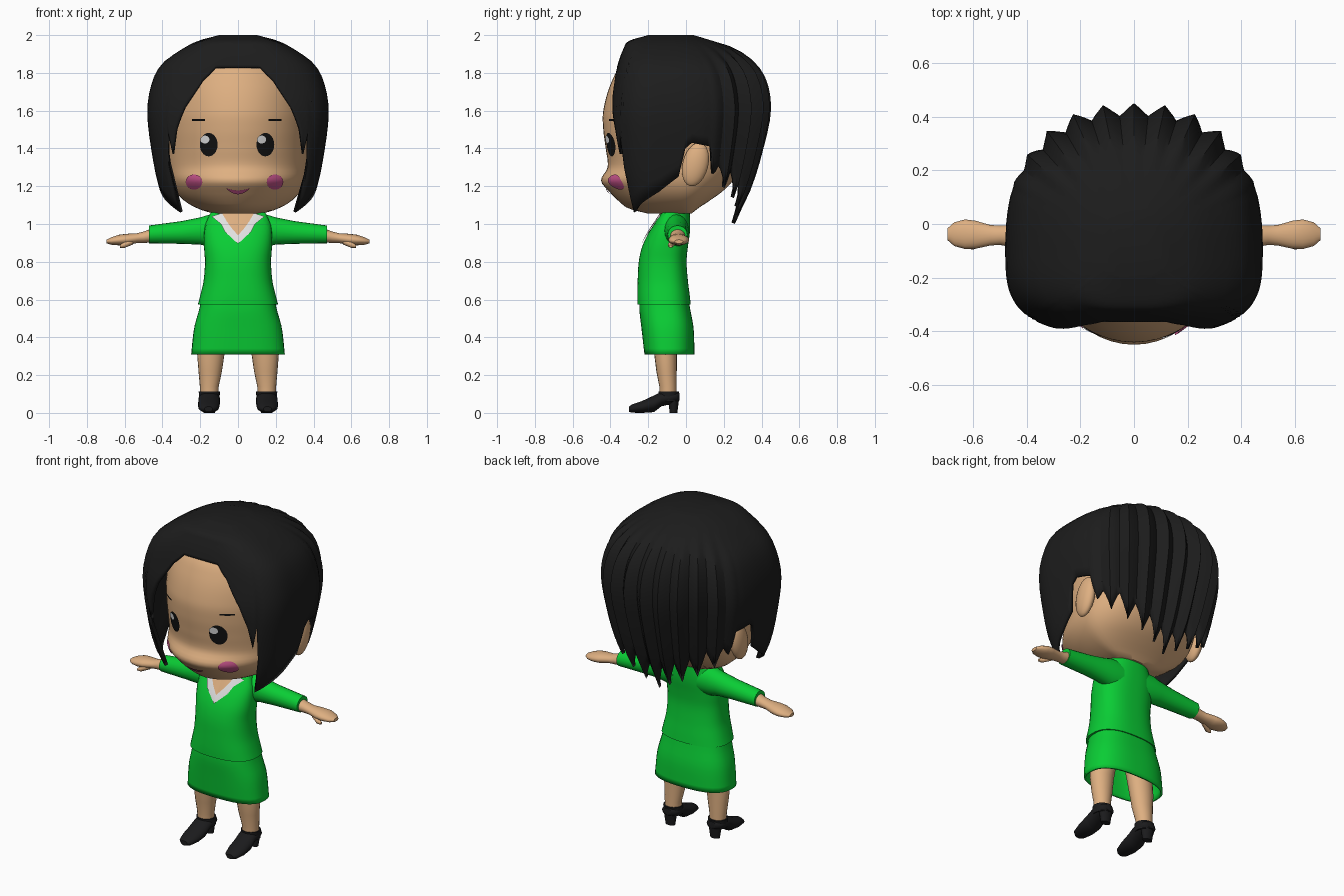
import bpy, bmesh, math

if "Cube" in bpy.data.objects:
    bpy.data.objects.remove(bpy.data.objects["Cube"])


def material(name, rgb):
    m = bpy.data.materials.new(name)
    m.diffuse_color = (*rgb, 1)
    m.use_nodes = True
    m.node_tree.nodes["Principled BSDF"].inputs["Base Color"].default_value = m.diffuse_color
    return m


SKIN = material("skin", (0.73, 0.43, 0.22))
HAIR = material("black hair", (0.012, 0.012, 0.012))
GREEN = material("green cloth", (0.003, 0.61, 0.035))
WHITE = material("white", (0.75, 0.75, 0.75))
PINK = material("pink", (0.55, 0.085, 0.25))
DARK = material("eye black", (0.006, 0.006, 0.006))
SHOE = material("shoe black", (0.011, 0.011, 0.012))


def make(name, verts, faces, mat, thick=0, angle=40, front=False):
    me = bpy.data.meshes.new(name)
    me.from_pydata(verts, [], faces)
    bm = bmesh.new()
    bm.from_mesh(me)
    bmesh.ops.remove_doubles(bm, verts=bm.verts, dist=1e-5)
    bmesh.ops.recalc_face_normals(bm, faces=bm.faces)
    if front and sum(f.normal.y for f in bm.faces) > 0:
        bmesh.ops.reverse_faces(bm, faces=bm.faces)
    bm.to_mesh(me)
    bm.free()
    me.materials.append(mat)
    ob = bpy.data.objects.new(name, me)
    bpy.context.collection.objects.link(ob)
    if thick:
        mod = ob.modifiers.new("thickness", 'SOLIDIFY')
        mod.thickness, mod.offset = thick, -1
    bpy.ops.object.select_all(action='DESELECT')
    ob.select_set(True)
    bpy.context.view_layer.objects.active = ob
    bpy.ops.object.shade_smooth_by_angle(angle=math.radians(angle))
    return ob


def loft(name, rings, mat, caps=(True, True), thick=0, angle=40):
    n = len(rings[0])
    verts = [p for r in rings for p in r]
    faces = [(i * n + j, i * n + (j + 1) % n, (i + 1) * n + (j + 1) % n, (i + 1) * n + j)
             for i in range(len(rings) - 1) for j in range(n)]
    if caps[0]:
        faces.append(tuple(range(n)))
    if caps[1]:
        faces.append(tuple(range(len(verts) - n, len(verts))))
    return make(name, verts, faces, mat, thick, angle)


def interp(table, z):
    """Smooth interpolation through rows sorted by their first value."""
    z = min(max(z, table[0][0]), table[-1][0])
    i = 0
    while i < len(table) - 2 and z > table[i + 1][0]:
        i += 1
    a, b = table[i], table[i + 1]
    h = b[0] - a[0]
    t = (z - a[0]) / h
    p, q = table[max(i - 1, 0)], table[min(i + 2, len(table) - 1)]
    out = []
    for k in range(1, len(a)):
        m0 = (b[k] - p[k]) / (b[0] - p[0]) * h
        m1 = (q[k] - a[k]) / (q[0] - a[0]) * h
        out.append((2*t**3 - 3*t*t + 1) * a[k] + (t**3 - 2*t*t + t) * m0
                   + (3*t*t - 2*t**3) * b[k] + (t**3 - t*t) * m1)
    return out


def outline(row, ang, yc, n, n_back=None):
    """Superellipse point at a true angle from the front: row = half width, front y, back y."""
    w, f, b = row
    front = math.cos(ang) > 0
    d = (yc - f) if front else (b - yc)
    n = n if front else (n_back or n)
    r = (abs(math.sin(ang) / w) ** n + abs(math.cos(ang) / d) ** n) ** (-1 / n)
    return r * math.sin(ang), yc - r * math.cos(ang)


def body(name, table, yc, n, mat, rows=24, segs=48, **kw):
    lo, hi = table[0][0], table[-1][0]
    rings = []
    for i in range(rows + 1):
        z = lo + (hi - lo) * i / rows
        row = interp(table, z)
        rings.append([(*outline(row, 2 * math.pi * j / segs, yc, n), z) for j in range(segs)])
    return loft(name, rings, mat, **kw)


def plate(name, A, B, table, yc, n, mat, lift=0.006, sub=5):
    """Thin patch between two (x, z) lines, laid on the front of a body."""
    verts, m = [], len(A)
    for i in range(sub + 1):
        for (x0, z0), (x1, z1) in zip(A, B):
            x, z = x0 + (x1 - x0) * i / sub, z0 + (z1 - z0) * i / sub
            w, f, _ = interp(table, z)
            y = yc - (yc - f) * max(0, 1 - abs(x / w) ** n) ** (1 / n)
            verts.append((x, y - lift, z))
    faces = [(i * m + j, i * m + j + 1, (i + 1) * m + j + 1, (i + 1) * m + j)
             for i in range(sub) for j in range(m - 1)]
    return make(name, verts, faces, mat, front=True)


def disc(name, cx, cz, rx, rz, mat, lift):
    ring = [(cx + rx * math.cos(k * math.pi / 14), cz + rz * math.sin(k * math.pi / 14)) for k in range(29)]
    return plate(name, [(cx, cz)] * 29, ring, HEAD, 0, 2, mat, lift)


def tube(name, stations, axis, mat, segs=20):
    """Loft of ellipses: station = position on axis, two centres, two radii."""
    rings = []
    for p, c0, c1, r0, r1 in stations:
        ring = []
        for j in range(segs):
            a = 2 * math.pi * j / segs
            v = [c0 + r0 * math.cos(a), c1 + r1 * math.sin(a)]
            v.insert(axis, p)
            ring.append(tuple(v))
        rings.append(ring)
    return loft(name, rings, mat)


# Head
HEAD = [(1.055, .13, -.2, .03), (1.08, .21, -.30, .06), (1.12, .28, -.355, .12), (1.17, .33, -.405, .19),
        (1.23, .36, -.45, .25), (1.30, .37, -.415, .30), (1.4, .375, -.425, .34), (1.5, .38, -.438, .36),
        (1.6, .38, -.438, .37), (1.75, .36, -.395, .36), (1.85, .30, -.33, .28), (1.93, .17, -.18, .15)]
body("head", HEAD, 0, 2, SKIN, rows=50, segs=64)
for s, side in ((-1, "left"), (1, "right")):
    bpy.ops.mesh.primitive_uv_sphere_add(segments=20, ring_count=12, location=(s * .395, .05, 1.315))
    ear = bpy.context.object
    ear.name = side + "_ear"
    ear.scale = (.04, .068, .118)
    ear.rotation_euler = (math.radians(-14), 0, 0)
    ear.data.materials.append(SKIN)
    bpy.ops.object.shade_smooth()

# Face details
for side, x, cheek in (("left", -.155, -.233), ("right", .145, .196)):
    disc(side + "_eye", x, 1.42, .047, .062, DARK, .007)
    disc(side + "_eye_highlight", x - .02, 1.447, .024, .021, WHITE, .011)
    disc(side + "_cheek", cheek, 1.222, .044, .04, PINK, .007)
    xs = [x * 1.35 - .035 + .014 * k for k in range(6)]
    plate(side + "_eyebrow", [(v, 1.556) for v in xs], [(v, 1.546) for v in xs], HEAD, 0, 2, DARK, .008)
xs = [-.06 + .01 * k for k in range(13)]
plate("mouth", [(v, 1.157 + 8 * v * v) for v in xs],
      [(v, 1.178 + 3 * v * v) for v in xs], HEAD, 0, 2, PINK, .009)

# Hair: a shell whose lower edge follows a hairline by angle, with ridged spikes behind
CROWN = [(.98, .33, -.29, .25), (1.07, .37, -.33, .29), (1.2, .42, -.375, .35), (1.4, .46, -.40, .41),
         (1.6, .48, -.41, .45), (1.75, .455, -.385, .43), (1.85, .40, -.36, .37), (1.93, .29, -.33, .26),
         (1.97, .21, -.30, .14), (2.0, .1, -.2, .04)]
EDGE = [(0, 1.83), (24, 1.83), (34, 1.76), (44, 1.62), (50, 1.5), (54, 1.37), (56, 1.5), (58, 1.3),
        (60, 1.06), (70, 1.11), (84, 1.17), (98, 1.25), (102, 1.4), (106, 1.43), (118, 1.41), (122, 1.25),
        (130, 1.2), (150, 1.11), (180, 1.0)]


def hairline(d):
    for (a, za), (b, zb) in zip(EDGE, EDGE[1:]):
        if d <= b:
            return za + (zb - za) * (d - a) / (b - a)


STEP, ROWS, HAIR_Y = 2, 18, -.1
rings = []
for i in range(ROWS + 1):
    ring = []
    for deg in range(0, 360, STEP):
        d = min(deg, 360 - deg)
        wave = abs(((180 - d) % 12) - 6) / 6          # 1 on a ridge, 0 in a groove
        spike = min(1, max(0, (d - 118) / 12))
        ridge = min(1, max(0, (d - 114) / 30))
        low = hairline(d) + .13 * (1 - wave) * spike
        z = 2 - (2 - low) * (i / ROWS) ** 1.6
        x, y = outline(interp(CROWN, z), math.radians(deg), HAIR_Y, 3.2, 2.4)
        k = 1 - .085 * (1 - wave) * ridge * min(1, max(0, (1.97 - z) / .12))
        ring.append((x * k, HAIR_Y + (y - HAIR_Y) * k, z))
    rings.append(ring)
loft("hair", rings, HAIR, caps=(True, False), thick=.02, angle=30)

# Neck, jacket and skirt
tube("neck", [(.96, 0, -.06, .09, .07), (1.1, 0, -.06, .09, .08)], 2, SKIN)
JACKET = [(.575, .212, -.257, .025), (.62, .2, -.258, .02), (.7, .182, -.256, .01), (.8, .175, -.25, .003),
          (.88, .18, -.232, .01), (.95, .18, -.2, .02), (1.0, .172, -.168, .022), (1.06, .145, -.13, .02)]
SKIRT = [(.31, .248, -.22, .045), (.45, .232, -.236, .04), (.55, .205, -.247, .022), (.62, .19, -.245, .01)]
body("jacket", JACKET, -.11, 2.5, GREEN)
body("skirt", SKIRT, -.1, 2.6, GREEN, rows=10, caps=(False, True), thick=.012)

# Neckline and collar
for s, side in ((-1, "left"), (1, "right")):
    plate(side + "_neckline", [(0, .925), (0, 1.058)], [(s * .1, 1.058), (s * .1, 1.058)],
          JACKET, -.11, 2.5, SKIN, .004)
    inner = [(0, .94), (s * .035, .98), (s * .06, 1.015), (s * .085, 1.058)]
    outer = [(0, .895), (s * .07, .96), (s * .09, 1.0), (s * .14, 1.04)]
    plate(side + "_collar", inner, outer, JACKET, -.11, 2.5, WHITE, .009)

# Arms, hands, legs and shoes
for s, side in ((-1, "left"), (1, "right")):
    tube(side + "_sleeve", [(s * .08, -.05, .965, .065, .085), (s * .15, -.05, .965, .065, .085),
                            (s * .2, -.05, .963, .062, .072), (s * .3, -.048, .955, .056, .06),
                            (s * .47, -.045, .945, .052, .047)], 0, GREEN)
    tube(side + "_hand", [(s * .45, -.045, .94, .042, .038), (s * .5, -.042, .93, .036, .03),
                          (s * .535, -.042, .925, .038, .026), (s * .59, -.04, .918, .052, .03),
                          (s * .63, -.038, .915, .055, .028), (s * .67, -.038, .91, .044, .02),
                          (s * .695, -.038, .907, .022, .01)], 0, SKIN)
    tube(side + "_thumb", [(s * .555, -.06, .91, .016, .018), (s * .6, -.08, .89, .016, .016),
                           (s * .625, -.082, .882, .008, .008)], 0, SKIN, 12)
    tube(side + "_leg", [(.08, s * .152, -.095, .048, .046), (.14, s * .152, -.095, .05, .046),
                         (.22, s * .147, -.103, .062, .054), (.31, s * .144, -.108, .072, .06),
                         (.48, s * .12, -.11, .08, .07)], 2, SKIN)
    tube(side + "_shoe", [(-.302, s * .156, .02, .022, .014), (-.285, s * .156, .023, .042, .022),
                          (-.23, s * .155, .032, .056, .032), (-.17, s * .154, .048, .058, .044),
                          (-.13, s * .152, .073, .056, .038), (-.08, s * .152, .08, .056, .034),
                          (-.05, s * .152, .083, .046, .03), (-.035, s * .152, .086, .026, .02)], 1, SHOE)
    tube(side + "_ankle_strap", [(.06, s * .152, -.092, .054, .054), (.112, s * .152, -.092, .056, .054)], 2, SHOE)
    tube(side + "_heel", [(0, s * .152, -.066, .03, .02), (.08, s * .152, -.066, .042, .03)], 2, SHOE)
